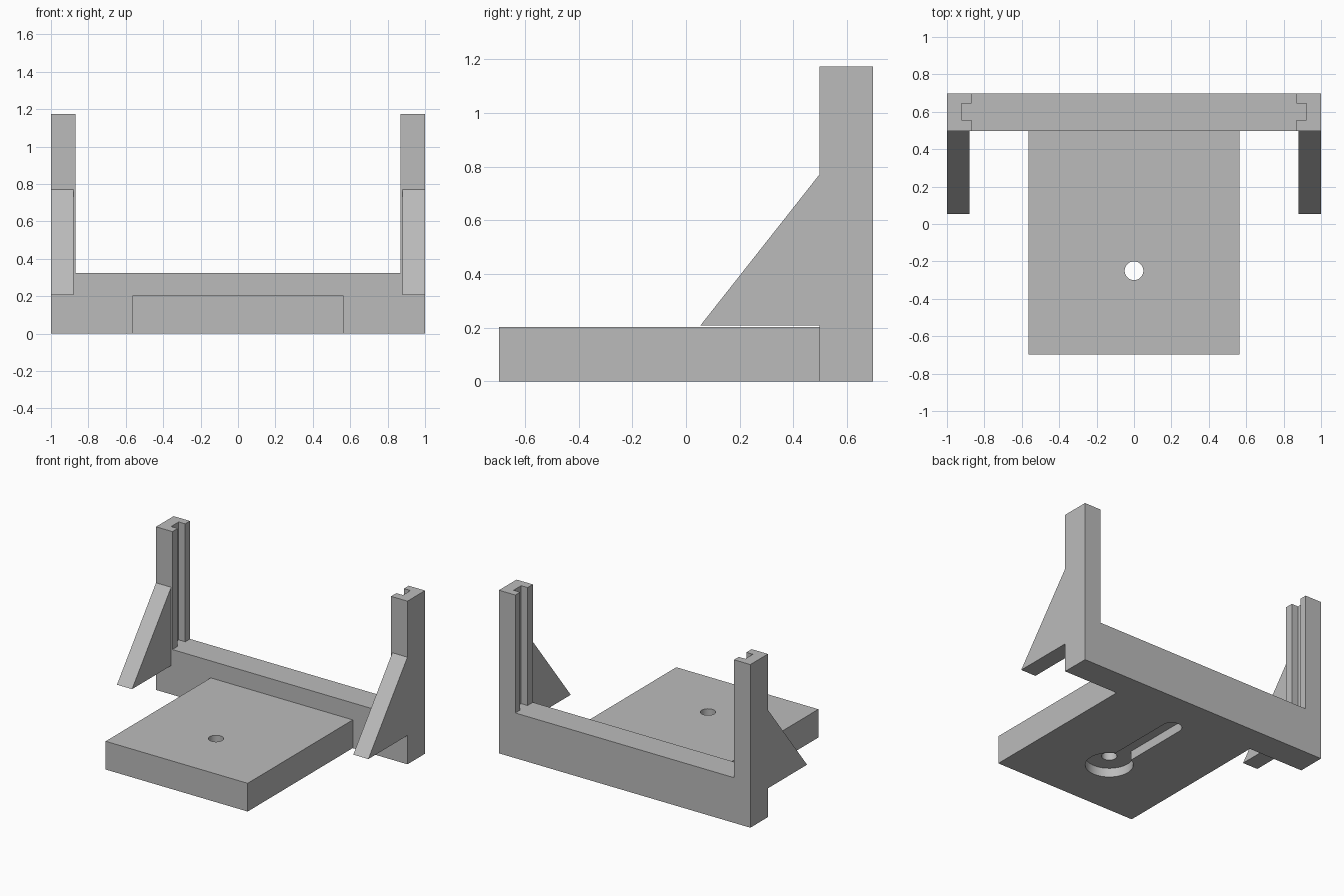
import bpy
import bmesh
import math
from mathutils import Vector

if "Cube" in bpy.data.objects:
    bpy.data.objects.remove(bpy.data.objects["Cube"], do_unlink=True)

grey = bpy.data.materials.new("plain_grey")
grey.use_nodes = True
colour = (0.5, 0.5, 0.5, 1)
grey.diffuse_color = colour
grey.node_tree.nodes["Principled BSDF"].inputs["Base Color"].default_value = colour

# Main dimensions
HALF = 1.0
POST_IN = 0.87
FRONT, BACK = 0.497, 0.697
HEIGHT = 1.173
BAR_TOP = 0.325
PLATE_HALF, PLATE_TOP = 0.565, 0.203
HOLE_Y = -0.25


def prism(name, outline, push):
    """Extrude a closed outline of 3D points along the push vector."""
    bm = bmesh.new()
    face = bm.faces.new([bm.verts.new(p) for p in outline])
    moved = bmesh.ops.extrude_face_region(bm, geom=[face])["geom"]
    verts = [g for g in moved if isinstance(g, bmesh.types.BMVert)]
    bmesh.ops.translate(bm, verts=verts, vec=Vector(push))
    bmesh.ops.recalc_face_normals(bm, faces=bm.faces)
    mesh = bpy.data.meshes.new(name)
    bm.to_mesh(mesh)
    bm.free()
    mesh.materials.append(grey)
    obj = bpy.data.objects.new(name, mesh)
    bpy.context.collection.objects.link(obj)
    return obj


def box(name, x0, x1, y0, y1, z0, z1):
    return prism(name, [(x0, y0, z0), (x1, y0, z0), (x1, y1, z0), (x0, y1, z0)],
                 (0, 0, z1 - z0))


def arc(cy, r, start, end, n):
    """Points of an arc around (0, cy), just below the floor."""
    return [(r * math.cos(start + (end - start) * i / n),
             cy + r * math.sin(start + (end - start) * i / n), -0.1)
            for i in range(n + 1)]


def cut(target, cutter):
    """Subtract the cutter and discard it."""
    mod = target.modifiers.new("cut", 'BOOLEAN')
    mod.operation = 'DIFFERENCE'
    mod.solver = 'EXACT'
    mod.object = cutter
    bpy.ops.object.select_all(action='DESELECT')
    bpy.context.view_layer.objects.active = target
    target.select_set(True)
    bpy.ops.object.modifier_apply(modifier=mod.name)
    bpy.data.objects.remove(cutter, do_unlink=True)


# U-shaped frame: crossbar with two upright posts
right_side = [(HALF, 0), (HALF, HEIGHT), (POST_IN, HEIGHT), (POST_IN, BAR_TOP)]
profile = right_side + [(-x, z) for x, z in reversed(right_side)]
frame = prism("upright_frame", [(x, FRONT, z) for x, z in profile],
              (0, BACK - FRONT, 0))

# Guide grooves in the posts, and the sloping braces in front of them
for side, label in ((1, "left"), (-1, "right")):
    cut(frame, box("groove_cutter", side * 0.8, side * 0.922,
                   0.557, 0.643, BAR_TOP, HEIGHT + 0.1))
    prism(label + "_brace",
          [(side * 0.88, FRONT, 0.207), (side * 0.88, 0.053, 0.207),
           (side * 0.88, FRONT, 0.77)], (side * 0.12, 0, 0))

# Base plate
plate = box("base_plate", -PLATE_HALF, PLATE_HALF, -BACK, FRONT, 0, PLATE_TOP)

# Keyhole recess underneath: round head with a narrow round-ended slot
HEAD_R, SLOT_R, SLOT_END, DEPTH = 0.156, 0.067, 0.38, 0.065
neck = math.acos(SLOT_R / HEAD_R)
keyhole = (arc(SLOT_END, SLOT_R, 0, math.pi, 24)
           + arc(HOLE_Y, HEAD_R, math.pi - neck, 2 * math.pi + neck, 56))
cut(plate, prism("keyhole_cutter", keyhole, (0, 0, 0.1 + DEPTH)))

# Screw hole through the plate
hole = arc(HOLE_Y, 0.05, 0, 2 * math.pi, 40)[:-1]
cut(plate, prism("hole_cutter", hole, (0, 0, 0.5)))

bpy.ops.object.select_all(action='DESELECT')
plate.select_set(True)
bpy.context.view_layer.objects.active = plate
bpy.ops.object.shade_smooth_by_angle(angle=math.radians(30))
